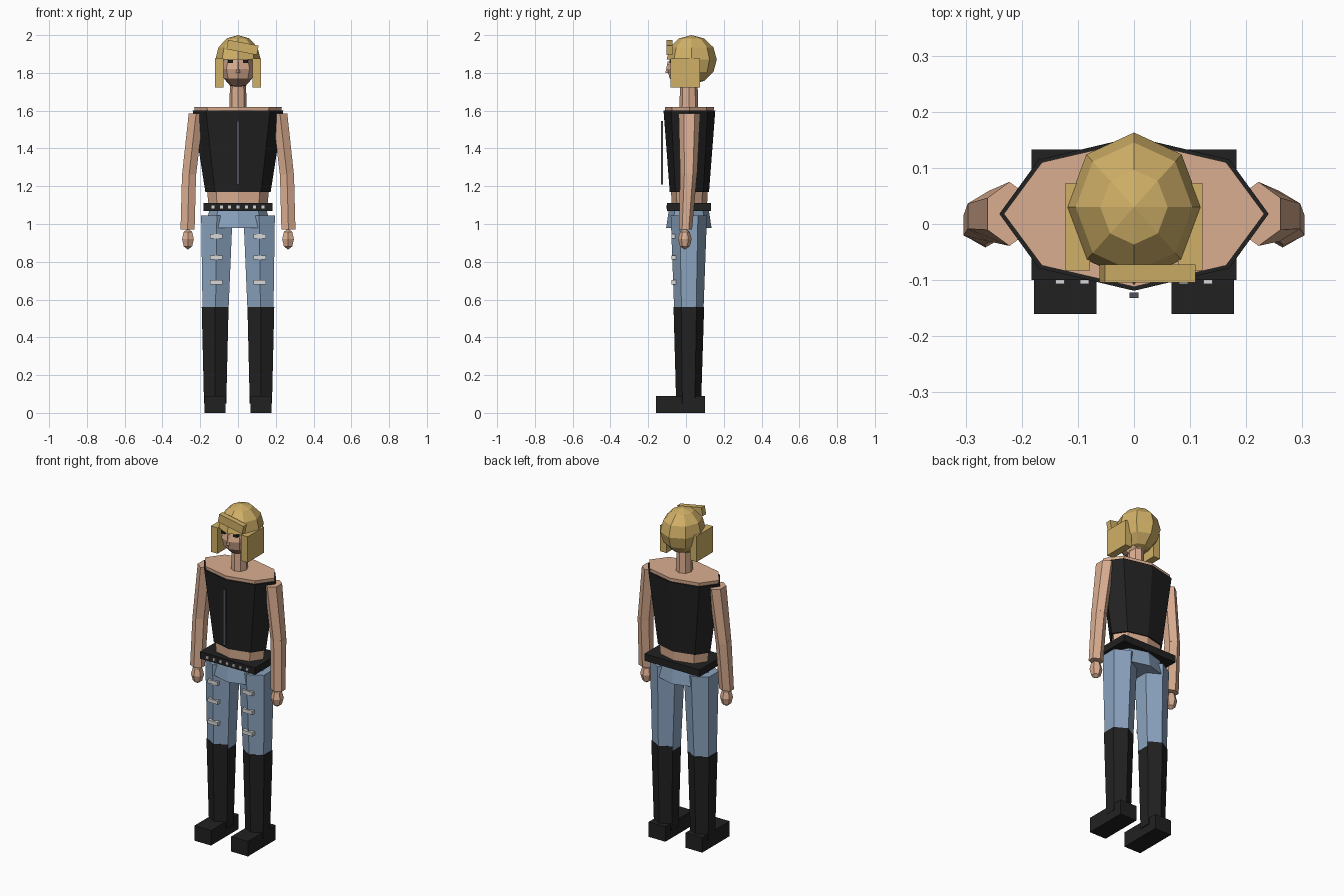
import bpy, bmesh, math
from mathutils import Vector, Matrix

if "Cube" in bpy.data.objects:
    bpy.data.objects.remove(bpy.data.objects["Cube"])


def material(name, rgb):
    m = bpy.data.materials.new(name)
    lin = [((c / 255 + 0.055) / 1.055) ** 2.4 if c > 10 else c / 255 / 12.92 for c in rgb]
    m.diffuse_color = (*lin, 1)
    m.use_nodes = True
    m.node_tree.nodes["Principled BSDF"].inputs["Base Color"].default_value = m.diffuse_color
    return m


SKIN = material("skin", (219, 174, 145))
HAIR = material("blond_hair", (208, 176, 103))
BLACK = material("black_leather", (33, 33, 33))
DENIM = material("denim_blue", (138, 163, 191))
STUD = material("pale_metal", (215, 215, 215))
ZIP = material("zip_grey", (82, 82, 92))
STUBBLE = material("stubble_brown", (150, 116, 94))


def finish(name, bm, mat):
    bmesh.ops.recalc_face_normals(bm, faces=bm.faces[:])
    me = bpy.data.meshes.new(name)
    bm.to_mesh(me)
    bm.free()
    me.materials.append(mat)
    ob = bpy.data.objects.new(name, me)
    bpy.context.collection.objects.link(ob)
    return ob


def box(name, mat, x, y, z, tilt=0):
    """Box from (min, max) ranges, tilted about the y axis."""
    c = Vector((sum(x) / 2, sum(y) / 2, sum(z) / 2))
    size = (x[1] - x[0], y[1] - y[0], z[1] - z[0], 1)
    bm = bmesh.new()
    bmesh.ops.create_cube(bm, size=1, matrix=Matrix.Translation(c)
                          @ Matrix.Rotation(tilt, 4, 'Y') @ Matrix.Diagonal(size))
    return finish(name, bm, mat)


def loft(name, mat, sides, rings):
    """Closed tube through rings of (x, y, z, radius_x, radius_y), a corner facing front."""
    bm = bmesh.new()
    loops = []
    for cx, cy, z, rx, ry in rings:
        angles = [2 * math.pi * i / sides - math.pi / 2 for i in range(sides)]
        loops.append([bm.verts.new((cx + rx * math.cos(a), cy + ry * math.sin(a), z)) for a in angles])
    for a, b in zip(loops, loops[1:]):
        for i in range(sides):
            j = (i + 1) % sides
            bm.faces.new((a[i], a[j], b[j], b[i]))
    bm.faces.new(loops[0])
    bm.faces.new(loops[-1])
    return finish(name, bm, mat)


def ball(name, mat, centre, radii, segments=8, rings=6, cut=None):
    """Low-poly ball; faces whose centre passes the cut rule are removed."""
    bm = bmesh.new()
    bmesh.ops.create_uvsphere(bm, u_segments=segments, v_segments=rings, radius=1,
                              matrix=Matrix.Translation(centre) @ Matrix.Diagonal((*radii, 1)))
    if cut:
        gone = [f for f in bm.faces if cut(f.calc_center_median())]
        bmesh.ops.delete(bm, geom=gone, context='FACES')
    return finish(name, bm, mat)


# Torso, vest and neck
MID = 0.018
loft("torso", SKIN, 8, [(0, MID, 1.09, 0.155, 0.093), (0, MID, 1.17, 0.163, 0.097),
                        (0, MID, 1.62, 0.232, 0.13)])
loft("vest", BLACK, 8, [(0, MID, 1.17, 0.173, 0.104), (0, MID, 1.60, 0.240, 0.137)])
box("vest_zip", ZIP, (-0.008, 0.008), (-0.132, -0.122), (1.21, 1.545))
loft("neck", SKIN, 8, [(0, 0.015, 1.60, 0.046, 0.05), (0, 0.015, 1.76, 0.042, 0.046)])

# Head with stubble on the lower front faces
head = ball("head", SKIN, (0, 0.0, 1.82), (0.086, 0.1, 0.1))
head.data.materials.append(STUBBLE)
for p in head.data.polygons:
    if p.center.z < 1.77 and p.center.y < 0.01:
        p.material_index = 1
loft("nose", SKIN, 4, [(0, -0.095, 1.80, 0.01, 0.014), (0, -0.09, 1.86, 0.005, 0.007)])

# Hair: cap open over the face, side locks and a slanted fringe
ball("hair_cap", HAIR, (0, 0.03, 1.87), (0.12, 0.133, 0.13),
     cut=lambda c: c.z < 1.87 and c.y < 0.03)
box("hair_fringe", HAIR, (-0.058, 0.106), (-0.104, -0.072), (1.91, 1.96), tilt=0.19)

# Belt with studs, and hips
box("belt", BLACK, (-0.183, 0.183), (-0.1, 0.133), (1.07, 1.112))
for i in range(-3, 4):
    box("belt_stud", STUD, (i * 0.044 - 0.008, i * 0.044 + 0.008), (-0.107, -0.099), (1.082, 1.098))
loft("hips", DENIM, 8, [(0, 0.015, 0.98, 0.175, 0.12), (0, 0.015, 1.08, 0.15, 0.105)])

# Paired parts
for s, side in ((-1, "left"), (1, "right")):
    def span(a, b):
        return tuple(sorted((s * a, s * b)))

    box(side + "_side_lock", HAIR, span(0.078, 0.122), (-0.083, 0.073), (1.722, 1.877))
    box(side + "_eye", BLACK, span(0.027, 0.053), (-0.086, -0.06), (1.853, 1.868))

    # Arm and hand
    loft(side + "_upper_arm", SKIN, 6, [(s * 0.259, 0.014, 1.26, 0.043, 0.045),
                                        (s * 0.222, 0.018, 1.585, 0.045, 0.057)])
    loft(side + "_forearm", SKIN, 6, [(s * 0.267, -0.003, 0.97, 0.043, 0.035),
                                      (s * 0.259, 0.014, 1.27, 0.043, 0.045)])
    ball(side + "_hand", SKIN, (s * 0.265, -0.006, 0.92), (0.036, 0.036, 0.055), 6, 4)

    # Leg, boot and foot
    loft(side + "_leg", DENIM, 6, [(s * 0.12, 0.015, 0.47, 0.077, 0.075),
                                   (s * 0.112, 0.015, 1.045, 0.096, 0.096)])
    loft(side + "_boot", BLACK, 6, [(s * 0.121, 0.014, 0.05, 0.068, 0.066),
                                    (s * 0.121, 0.015, 0.56, 0.082, 0.081)])
    box(side + "_foot", BLACK, span(0.067, 0.178), (-0.16, 0.1), (0, 0.09))

    # Frayed patches on the thigh
    for z in (0.935, 0.822, 0.692):
        box(side + "_denim_rip", STUD, span(0.082, 0.148), (-0.077, -0.052), (z - 0.011, z + 0.011))
